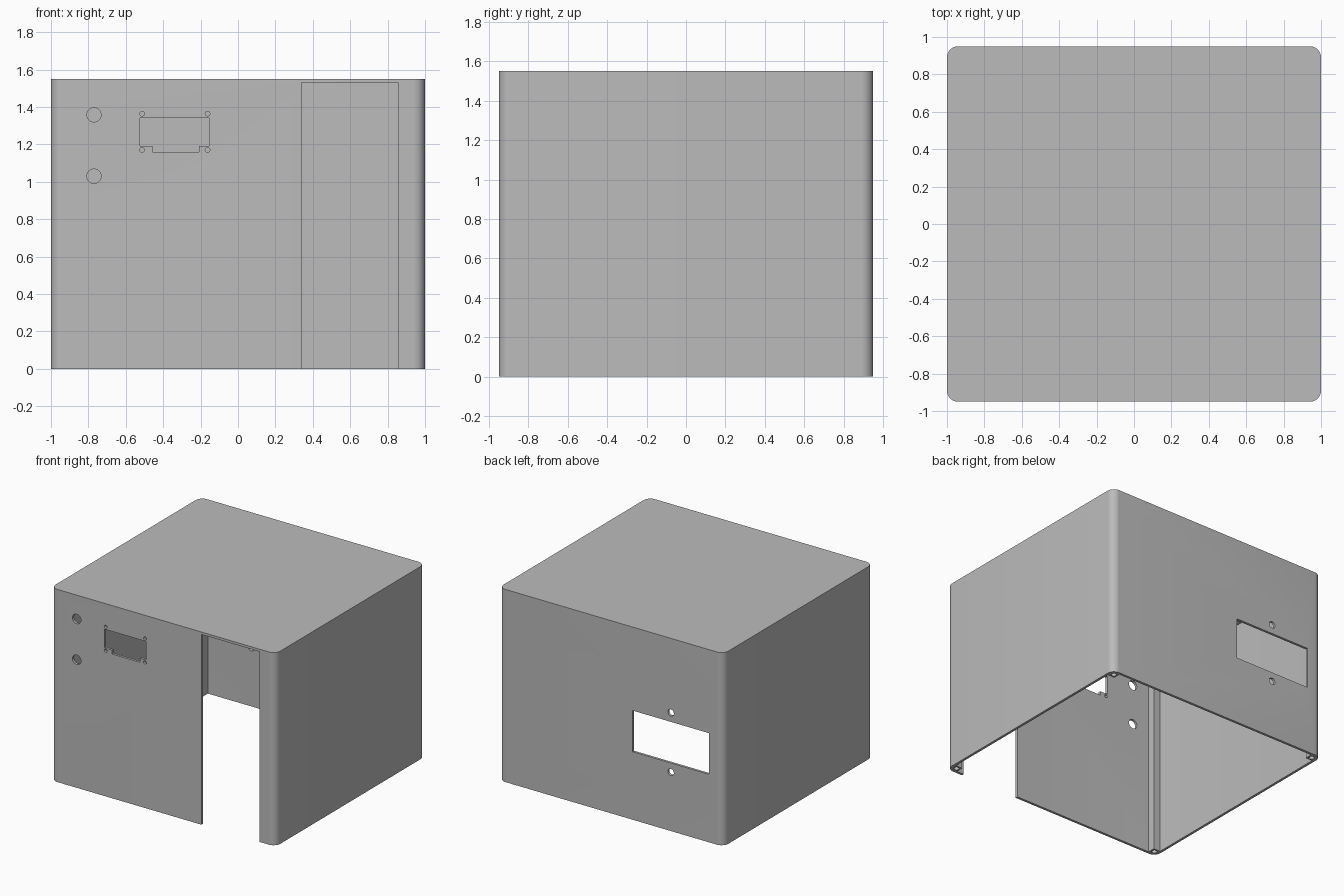
import bpy, bmesh, math
from mathutils import Vector

cube = bpy.data.objects.get("Cube")
if cube:
    bpy.data.objects.remove(cube, do_unlink=True)

HX, HY, H, WALL, R = 1.0, 0.95, 1.55, 0.02, 0.06

grey = bpy.data.materials.new("plain grey")
grey.use_nodes = True
colour = (0.5, 0.5, 0.5, 1)
grey.diffuse_color = colour
grey.node_tree.nodes["Principled BSDF"].inputs["Base Color"].default_value = colour


def prism(name, points, direction):
    """Extrude a closed outline of 3D points along a direction."""
    bm = bmesh.new()
    face = bm.faces.new([bm.verts.new(p) for p in points])
    grown = bmesh.ops.extrude_face_region(bm, geom=[face])
    moved = [g for g in grown["geom"] if isinstance(g, bmesh.types.BMVert)]
    bmesh.ops.translate(bm, verts=moved, vec=Vector(direction))
    bmesh.ops.recalc_face_normals(bm, faces=bm.faces)
    mesh = bpy.data.meshes.new(name)
    bm.to_mesh(mesh)
    bm.free()
    mesh.materials.append(grey)
    obj = bpy.data.objects.new(name, mesh)
    bpy.context.collection.objects.link(obj)
    return obj


def rounded(hx, hy, r, steps=10):
    """Rounded rectangle outline."""
    pts = []
    for q, (sx, sy) in enumerate([(1, 1), (-1, 1), (-1, -1), (1, -1)]):
        for i in range(steps + 1):
            a = math.pi / 2 * (q + i / steps)
            pts.append((sx * (hx - r) + r * math.cos(a), sy * (hy - r) + r * math.sin(a)))
    return pts


def circle(cx, cy, r, n=32):
    return [(cx + r * math.cos(math.tau * i / n), cy + r * math.sin(math.tau * i / n))
            for i in range(n)]


def rect(x0, x1, z0, z1):
    return [(x0, z0), (x1, z0), (x1, z1), (x0, z1)]


def cut(target, cutter):
    cutter.hide_render = True
    mod = target.modifiers.new("cut", "BOOLEAN")
    mod.operation, mod.solver, mod.object = "DIFFERENCE", "EXACT", cutter
    bpy.context.view_layer.objects.active = target
    bpy.ops.object.modifier_apply(modifier=mod.name)
    bpy.data.objects.remove(cutter, do_unlink=True)


def cut_wall(target, outline, side):
    """Cut an x-z outline through the front (-1) or back (1) wall."""
    y = side * HY - 0.05
    cut(target, prism("cutter", [(x, y, z) for x, z in outline], (0, 0.1, 0)))


# Open-bottomed shell
shell = prism("enclosure_shell", [(x, y, 0) for x, y in rounded(HX, HY, R)], (0, 0, H))
inner = rounded(HX - WALL, HY - WALL, R - WALL)
cut(shell, prism("cavity", [(x, y, -0.1) for x, y in inner], (0, 0, H - WALL + 0.1)))

# Front slot, button holes and display window with its screw holes
cut_wall(shell, rect(0.34, 0.855, -0.1, H - WALL), -1)
for z in (1.03, 1.358):
    cut_wall(shell, circle(-0.77, z, 0.038), -1)
window = [(-0.524, 1.192), (-0.457, 1.192), (-0.457, 1.16), (-0.209, 1.16),
          (-0.209, 1.192), (-0.155, 1.192), (-0.155, 1.342), (-0.524, 1.342)]
cut_wall(shell, window, -1)
for x in (-0.513, -0.163):
    for z in (1.171, 1.364):
        cut_wall(shell, circle(x, z, 0.0125, 20), -1)

# Back socket opening and its two screw holes
cut_wall(shell, rect(-0.87, -0.19, 0.547, 0.878), 1)
for z in (0.473, 0.952):
    cut_wall(shell, circle(-0.53, z, 0.027), 1)

# Square corner posts with screw holes from below
parts = [shell]
for sx, xname in ((-1, "right"), (1, "left")):
    for sy, yname in ((-1, "front"), (1, "back")):
        base = [(sx * x, sy * y, 0) for x, y in rect(0.92, 0.981, 0.87, 0.931)]
        post = prism(f"{yname}_{xname}_corner_post", base, (0, 0, H - WALL + 0.002))
        hole = [(x, y, -0.05) for x, y in circle(sx * 0.95, sy * 0.9, 0.02, 20)]
        cut(post, prism("screw_hole", hole, (0, 0, 0.3)))
        parts.append(post)

# Smooth rounded corners, sharp edges
bpy.ops.object.select_all(action="DESELECT")
for obj in parts:
    obj.select_set(True)
bpy.context.view_layer.objects.active = shell
bpy.ops.object.shade_smooth_by_angle(angle=math.radians(30))
